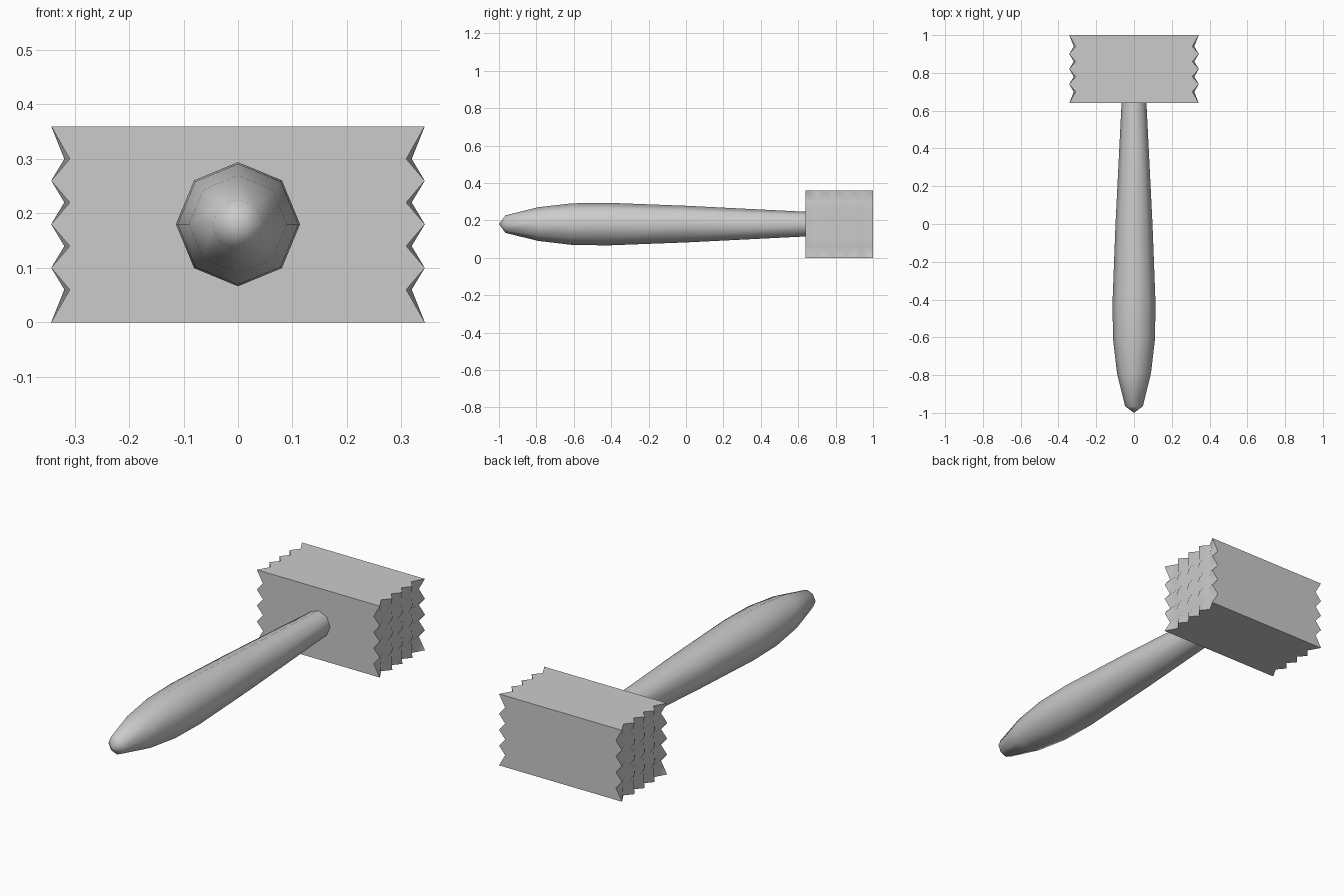
import bpy, bmesh, math

cube = bpy.data.objects.get("Cube")
if cube:
    bpy.data.objects.remove(cube, do_unlink=True)

grey = bpy.data.materials.new("plain grey")
grey.use_nodes = True
grey.diffuse_color = (0.6, 0.6, 0.6, 1)
grey.node_tree.nodes["Principled BSDF"].inputs["Base Color"].default_value = (0.6, 0.6, 0.6, 1)

HEAD_Y, MID_Z = 0.82, 0.18      # centre of the square head
HALF = 0.18                     # half of its width and height
PEAK, VALLEY, INNER = 0.343, 0.309, 0.319


def finish(bm, name):
    bmesh.ops.recalc_face_normals(bm, faces=bm.faces)
    mesh = bpy.data.meshes.new(name)
    bm.to_mesh(mesh)
    bm.free()
    mesh.materials.append(grey)
    obj = bpy.data.objects.new(name, mesh)
    bpy.context.collection.objects.link(obj)
    return obj


# Block head with a grid of pyramid teeth on both striking ends
steps = [-HALF, -0.12, -0.08, -0.04, 0, 0.04, 0.08, 0.12, HALF]
last = len(steps) - 1


def tooth_point(i, j):
    """Height and position of one grid point on a striking end."""
    y, z = steps[i], steps[j]
    border = i in (0, last) or j in (0, last)
    if i % 2 == 0 and j % 2 == 0:
        x = PEAK
    elif border or (i % 2 and j % 2):
        x = VALLEY
    else:
        x = INNER
    return x, y + HEAD_Y, z + MID_Z


bm = bmesh.new()
ends = []
for side in (-1, 1):
    grid = []
    for i in range(last + 1):
        column = []
        for j in range(last + 1):
            x, y, z = tooth_point(i, j)
            column.append(bm.verts.new((side * x, y, z)))
        grid.append(column)
    ends.append(grid)
    for i in range(last):
        for j in range(last):
            a, b, c, d = grid[i][j], grid[i + 1][j], grid[i + 1][j + 1], grid[i][j + 1]
            # every diagonal runs from a peak to a pit
            if (i + j) % 2 == 0:
                tris = ((a, b, c), (a, c, d))
            else:
                tris = ((a, b, d), (b, c, d))
            for tri in tris:
                bm.faces.new(tri).smooth = True

# Four flat sides, each one polygon between the toothed borders
borders = [
    [(k, 0) for k in range(last + 1)],
    [(k, last) for k in range(last + 1)],
    [(0, k) for k in range(last + 1)],
    [(last, k) for k in range(last + 1)],
]
for border in borders:
    left = [ends[0][i][j] for i, j in border]
    right = [ends[1][i][j] for i, j in reversed(border)]
    side_face = bm.faces.new(left + right)
    for edge in side_face.edges:
        edge.smooth = False
finish(bm, "mallet_head")

# Eight-sided handle, swelling towards the grip and closing in a blunt tip
profile = [(-0.965, 0.047), (-0.79, 0.09), (-0.61, 0.111),
           (-0.42, 0.114), (0.0, 0.098), (0.66, 0.065)]
SIDES = 8
bm = bmesh.new()
rings = []
for y, radius in profile:
    ring = []
    for k in range(SIDES):
        angle = math.tau * k / SIDES
        ring.append(bm.verts.new((radius * math.cos(angle), y, MID_Z + radius * math.sin(angle))))
    rings.append(ring)
tip = bm.verts.new((0, -1, MID_Z))
for k in range(SIDES):
    n = (k + 1) % SIDES
    bm.faces.new((tip, rings[0][k], rings[0][n]))
    for lower, upper in zip(rings, rings[1:]):
        bm.faces.new((lower[k], lower[n], upper[n], upper[k]))
for face in bm.faces:
    face.smooth = True
bm.faces.new(rings[-1])
finish(bm, "handle")
